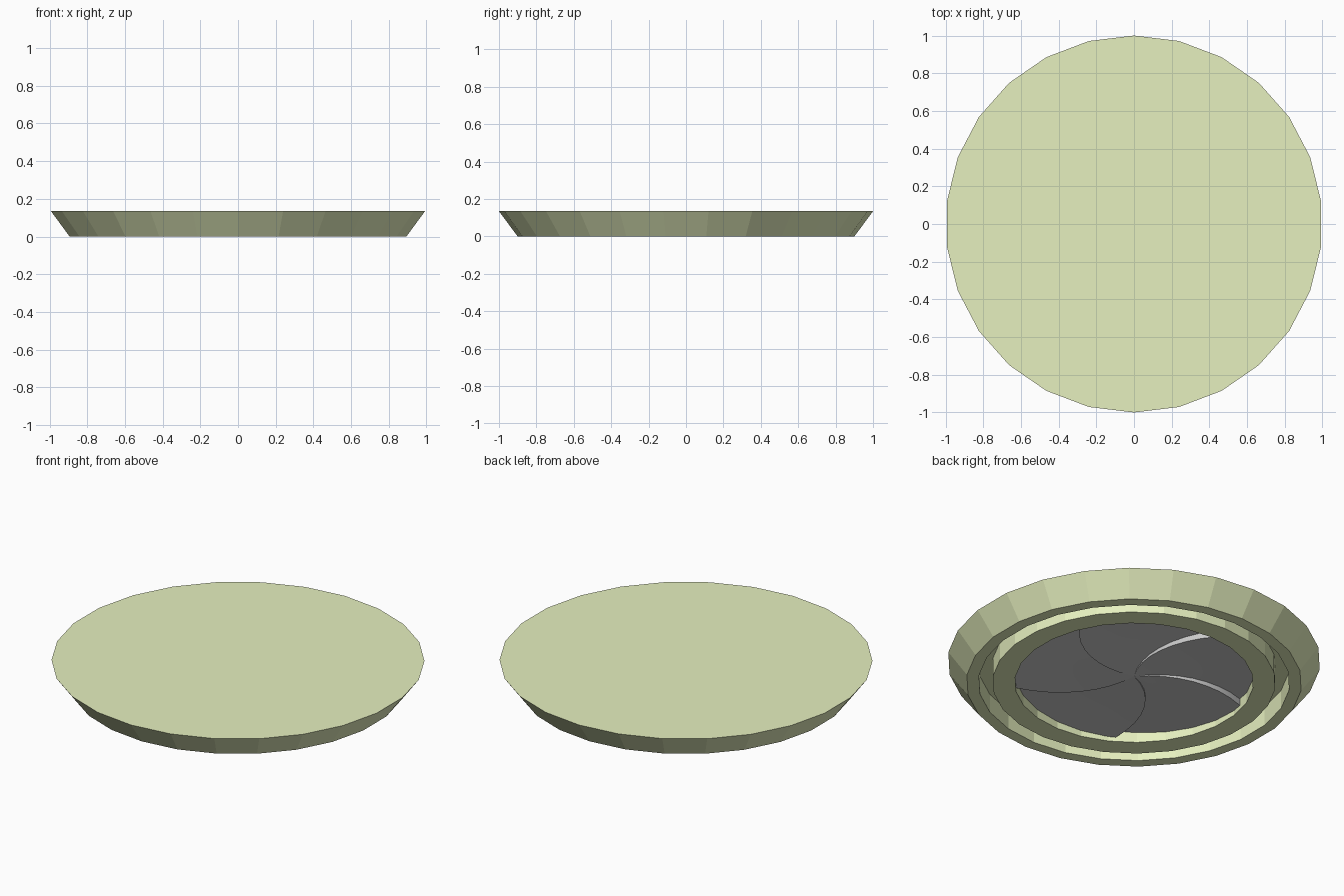
import bpy, bmesh, math

if "Cube" in bpy.data.objects:
    bpy.data.objects.remove(bpy.data.objects["Cube"])

SIDES = 26
BLADES = 5
OPENING = 0.64


def make_object(name, bm, material=None):
    mesh = bpy.data.meshes.new(name)
    bm.to_mesh(mesh)
    bm.free()
    obj = bpy.data.objects.new(name, mesh)
    bpy.context.collection.objects.link(obj)
    if material:
        mesh.materials.append(material)
    return obj


def lathe(profile):
    """Spin (radius, z) points into a closed faceted solid with flat end caps."""
    bm = bmesh.new()
    rings = []
    for r, z in profile:
        angles = [math.pi / 2 + math.tau * k / SIDES for k in range(SIDES)]
        rings.append([bm.verts.new((r * math.cos(a), r * math.sin(a), z)) for a in angles])
    for lo, hi in zip(rings, rings[1:]):
        for k in range(SIDES):
            n = (k + 1) % SIDES
            bm.faces.new((lo[k], lo[n], hi[n], hi[k]))
    bm.faces.new(rings[0])
    bm.faces.new(rings[-1])
    bmesh.ops.recalc_face_normals(bm, faces=bm.faces)
    return bm


def blade(index, rows=8, cols=8):
    """Swirled, tilted iris blade with a step face along its low edge."""
    centre_z, low_z, high_z = 0.04, 0.025, 0.065
    bm = bmesh.new()

    def vert(i, t, z_rim):
        f = i / rows
        r = OPENING * f
        a = math.radians(-49 + 72 * (index + t) - 60 * (OPENING - r))
        z = centre_z + (z_rim - centre_z) * f
        return bm.verts.new((r * math.cos(a), r * math.sin(a), z))

    grid = [[vert(i, j / cols, low_z + (high_z - low_z) * j / cols)
             for j in range(cols + 1)] for i in range(rows + 1)]
    step = [vert(i, 0, high_z) for i in range(rows + 1)]
    for i in range(rows):
        for j in range(cols):
            bm.faces.new((grid[i][j], grid[i][j + 1], grid[i + 1][j + 1], grid[i + 1][j]))
        bm.faces.new((grid[i][0], grid[i + 1][0], step[i + 1], step[i]))
    bmesh.ops.remove_doubles(bm, verts=bm.verts, dist=1e-5)
    return bm


# Pale green disc: flared side, grooved underside, recessed opening
green = bpy.data.materials.new("pale_green")
green.diffuse_color = (0.79, 0.87, 0.52, 1)
green.use_nodes = True
green.node_tree.nodes["Principled BSDF"].inputs["Base Color"].default_value = green.diffuse_color
make_object("disc_body", lathe([
    (1.0, 0.135), (0.9, 0.0), (0.835, 0.0), (0.835, 0.11),
    (0.76, 0.11), (0.76, 0.0), (OPENING, 0.0), (OPENING, 0.1),
]), green)

# Grey iris blades inside the opening
blades = [make_object(f"iris_blade_{k + 1}", blade(k)) for k in range(BLADES)]
for obj in blades:
    obj.select_set(True)
bpy.context.view_layer.objects.active = blades[0]
bpy.ops.object.shade_smooth_by_angle(angle=math.radians(30))
